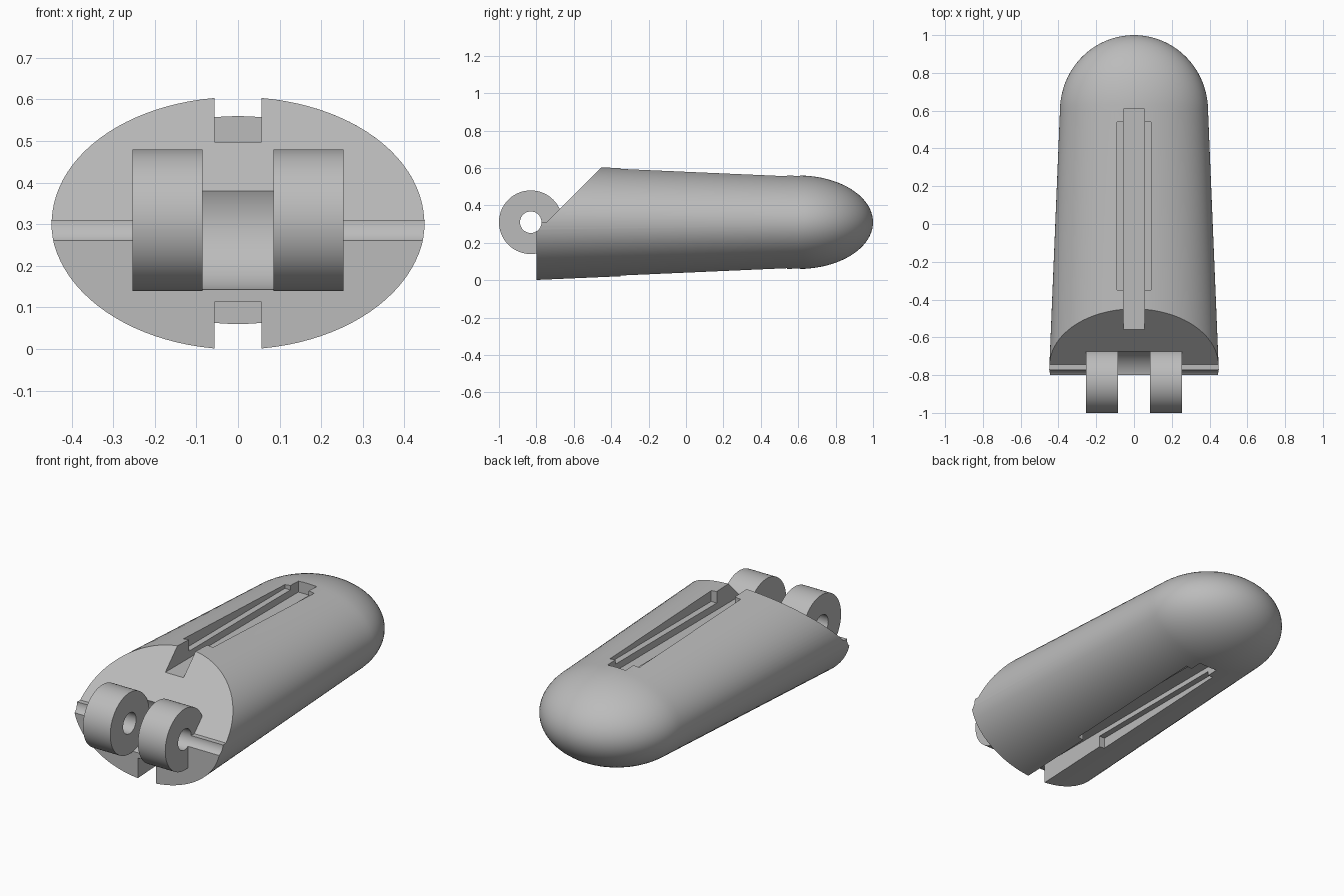
import bpy, bmesh, math
from mathutils import Matrix

cube = bpy.data.objects.get("Cube")
if cube:
    bpy.data.objects.remove(cube, do_unlink=True)

grey = bpy.data.materials.new("plain grey")
grey.use_nodes = True
colour = (0.5, 0.5, 0.5, 1)
grey.diffuse_color = colour
grey.node_tree.nodes["Principled BSDF"].inputs["Base Color"].default_value = colour

MID = 0.31          # height of the body axis and the hinge axis
HINGE_Y = -0.83
FRONT, DOME, BACK = -0.8, 0.6, 1.0


def finish(name, bm):
    bmesh.ops.recalc_face_normals(bm, faces=bm.faces)
    mesh = bpy.data.meshes.new(name)
    bm.to_mesh(mesh)
    bm.free()
    mesh.materials.append(grey)
    ob = bpy.data.objects.new(name, mesh)
    bpy.context.collection.objects.link(ob)
    return ob


def box(name, half_x, y0, y1, z0, z1):
    return prism(name, [(y0, z0), (y1, z0), (y1, z1), (y0, z1)], -half_x, half_x)


def prism(name, profile, x0, x1):
    """Side profile in y and z, extruded along x."""
    bm = bmesh.new()
    face = bm.faces.new([bm.verts.new((x0, y, z)) for y, z in profile])
    ext = bmesh.ops.extrude_face_region(bm, geom=[face])
    for v in ext["geom"]:
        if isinstance(v, bmesh.types.BMVert):
            v.co.x = x1
    return finish(name, bm)


def axle(name, radius, x0, x1, sides=96):
    """Cylinder around the hinge axis."""
    ring = [(HINGE_Y + radius * math.cos(2 * math.pi * i / sides),
             MID + radius * math.sin(2 * math.pi * i / sides)) for i in range(sides)]
    return prism(name, ring, x0, x1)


def cut(ob, cutters):
    for c in cutters:
        c.hide_render = True
        mod = ob.modifiers.new("cut", "BOOLEAN")
        mod.operation, mod.solver, mod.object = "DIFFERENCE", "EXACT", c
    bpy.context.view_layer.update()
    graph = bpy.context.evaluated_depsgraph_get()
    mesh = bpy.data.meshes.new_from_object(ob.evaluated_get(graph))
    ob.modifiers.clear()
    ob.data = mesh
    for c in cutters:
        bpy.data.objects.remove(c, do_unlink=True)


def smooth(ob):
    bpy.ops.object.select_all(action="DESELECT")
    ob.select_set(True)
    bpy.context.view_layer.objects.active = ob
    bpy.ops.object.shade_smooth_by_angle(angle=math.radians(25))


# Tapered oval body with a domed back end
SIDES, STEPS = 96, 20
stations = [(FRONT, 0.45, 0.311), (DOME, 0.392, 0.25)]
for i in range(1, STEPS):
    a = math.pi / 2 * i / STEPS
    stations.append((DOME + (BACK - DOME) * math.sin(a),
                     0.392 * math.cos(a), 0.25 * math.cos(a)))
bm = bmesh.new()
rings = []
for y, rx, rz in stations:
    angles = [2 * math.pi * i / SIDES for i in range(SIDES)]
    rings.append([bm.verts.new((rx * math.cos(a), y, MID + rz * math.sin(a))) for a in angles])
bm.faces.new(rings[0])
tip = bm.verts.new((0, BACK, MID))
for i in range(SIDES):
    j = (i + 1) % SIDES
    for r, s in zip(rings, rings[1:]):
        bm.faces.new((r[i], r[j], s[j], s[i]))
    bm.faces.new((rings[-1][i], rings[-1][j], tip))
body = finish("body", bm)

# Sloped front, slots with stepped rims above and below, hinge clearance and pin groove
cut(body, [
    prism("slope_cutter", [(-1, MID), (-0.745, MID), (-0.345, 0.71), (-1, 0.71)], -0.6, 0.6),
    box("top_slot", 0.056, -0.9, 0.61, 0.497, 0.8),
    box("bottom_slot", 0.056, -0.9, 0.61, -0.2, 0.113),
    box("top_rim", 0.09, -0.35, 0.54, 0.535, 0.8),
    box("bottom_rim", 0.09, -0.35, 0.54, -0.2, 0.085),
    axle("hinge_clearance", 0.17, -0.085, 0.085),
    axle("pin_groove", 0.0575, -0.6, 0.6),
])
smooth(body)

# Pair of drilled hinge knuckles
for side, x0, x1 in (("left", 0.085, 0.253), ("right", -0.253, -0.085)):
    knuckle = axle(side + "_hinge_knuckle", 0.17, x0, x1)
    cut(knuckle, [axle("pin_hole", 0.0575, -0.6, 0.6)])
    smooth(knuckle)
